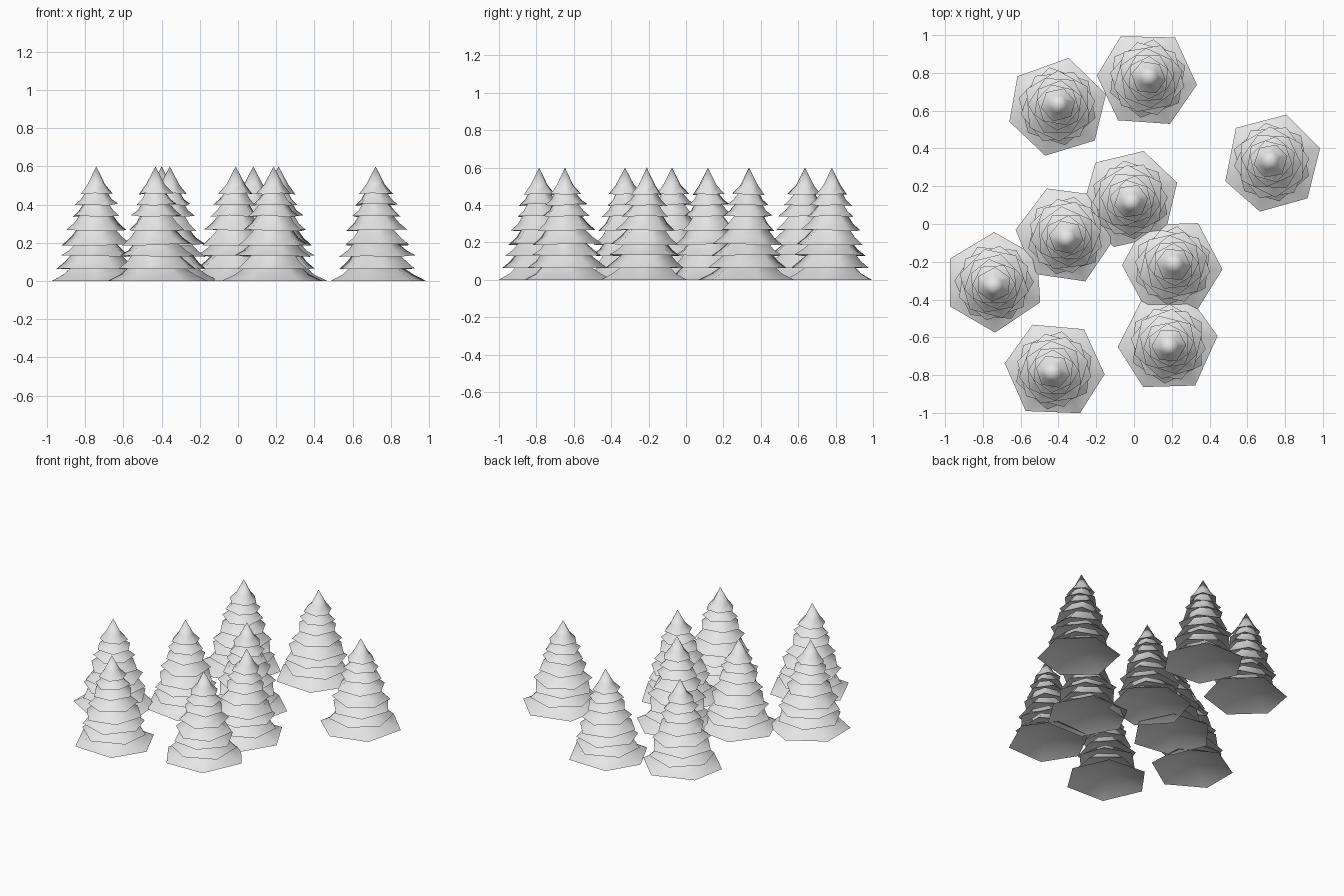
import bpy, bmesh, math, random

if "Cube" in bpy.data.objects:
    bpy.data.objects.remove(bpy.data.objects["Cube"])

random.seed(4)

grey = bpy.data.materials.new("light grey")
grey.diffuse_color = (0.8, 0.8, 0.8, 1)
grey.use_nodes = True
grey.node_tree.nodes["Principled BSDF"].inputs["Base Color"].default_value = grey.diffuse_color

# Branch tiers from ground to tip: (rim height, rim radius, inner radius at next rim)
TIERS = [
    (0.000, 0.266, 0.150),
    (0.068, 0.210, 0.140),
    (0.130, 0.200, 0.125),
    (0.190, 0.188, 0.110),
    (0.265, 0.160, 0.092),
    (0.340, 0.134, 0.075),
    (0.400, 0.114, 0.060),
    (0.455, 0.092, 0.0),
]
TIP = 0.6
# Slightly uneven hexagon of the bottom skirt, in degrees
BASE_ANGLES = [-125, -63, -6.5, 56, 121.5, 176]


def ring(bm, angles, r, z, offset, jitter=None):
    return [bm.verts.new((offset[0] + r * math.cos(a), offset[1] + r * math.sin(a),
                          z + (jitter[i] if jitter else 0)))
            for i, a in enumerate(angles)]


def bridge(bm, low, high):
    n = len(low)
    for i in range(n):
        j = (i + 1) % n
        bm.faces.new((low[i], low[j], high[j], high[i])).smooth = True


def fan(bm, loop, centre, down=False):
    c = bm.verts.new(centre)
    n = len(loop)
    for i in range(n):
        a, b = loop[i], loop[(i + 1) % n]
        bm.faces.new((b, a, c) if down else (a, b, c)).smooth = True


# One conifer mesh made of stacked flared skirts
bm = bmesh.new()
for k, (z, r, inner) in enumerate(TIERS):
    spin = 25 * k
    angles = [math.radians(a + spin) for a in BASE_ANGLES]
    off = (-0.011 * r / 0.266, -0.013 * r / 0.266)
    jit = None if k == 0 else [random.uniform(-0.006, 0.006) for _ in angles]
    rim = ring(bm, angles, r, z, off, jit)
    if k == len(TIERS) - 1:
        # pointed top
        mid = ring(bm, angles, r * 0.55, z + 0.05, (0, 0))
        bridge(bm, rim, mid)
        fan(bm, mid, (0, 0, TIP))
    else:
        nz = TIERS[k + 1][0]
        mid = ring(bm, angles, inner + (r - inner) * 0.40, z + (nz - z) * 0.5, off)
        top = ring(bm, angles, inner * 0.85, nz + 0.018, (0, 0))
        bridge(bm, rim, mid)
        bridge(bm, mid, top)
    # hollowed underside
    fan(bm, rim, (0, 0, z + 0.42 * r), down=True)
    # crisp rim
    for i in range(len(rim)):
        e = bm.edges.get((rim[i], rim[(i + 1) % len(rim)]))
        e.smooth = False

mesh = bpy.data.meshes.new("conifer")
bm.to_mesh(mesh)
bm.free()
mesh.materials.append(grey)

# Scattered trees: x, y, turn in degrees
TREES = [
    (-0.40, 0.636, 21), (0.08, 0.78, 0), (0.72, 0.337, 80),
    (-0.012, 0.117, -102), (-0.357, -0.075, -123), (-0.742, -0.326, -145),
    (0.213, -0.21, 3), (0.187, -0.647, -113), (-0.432, -0.785, 179),
]
for i, (x, y, turn) in enumerate(TREES):
    tree = bpy.data.objects.new(f"conifer_{i + 1}", mesh)
    tree.location = (x, y, 0)
    tree.rotation_euler.z = math.radians(turn)
    bpy.context.collection.objects.link(tree)
